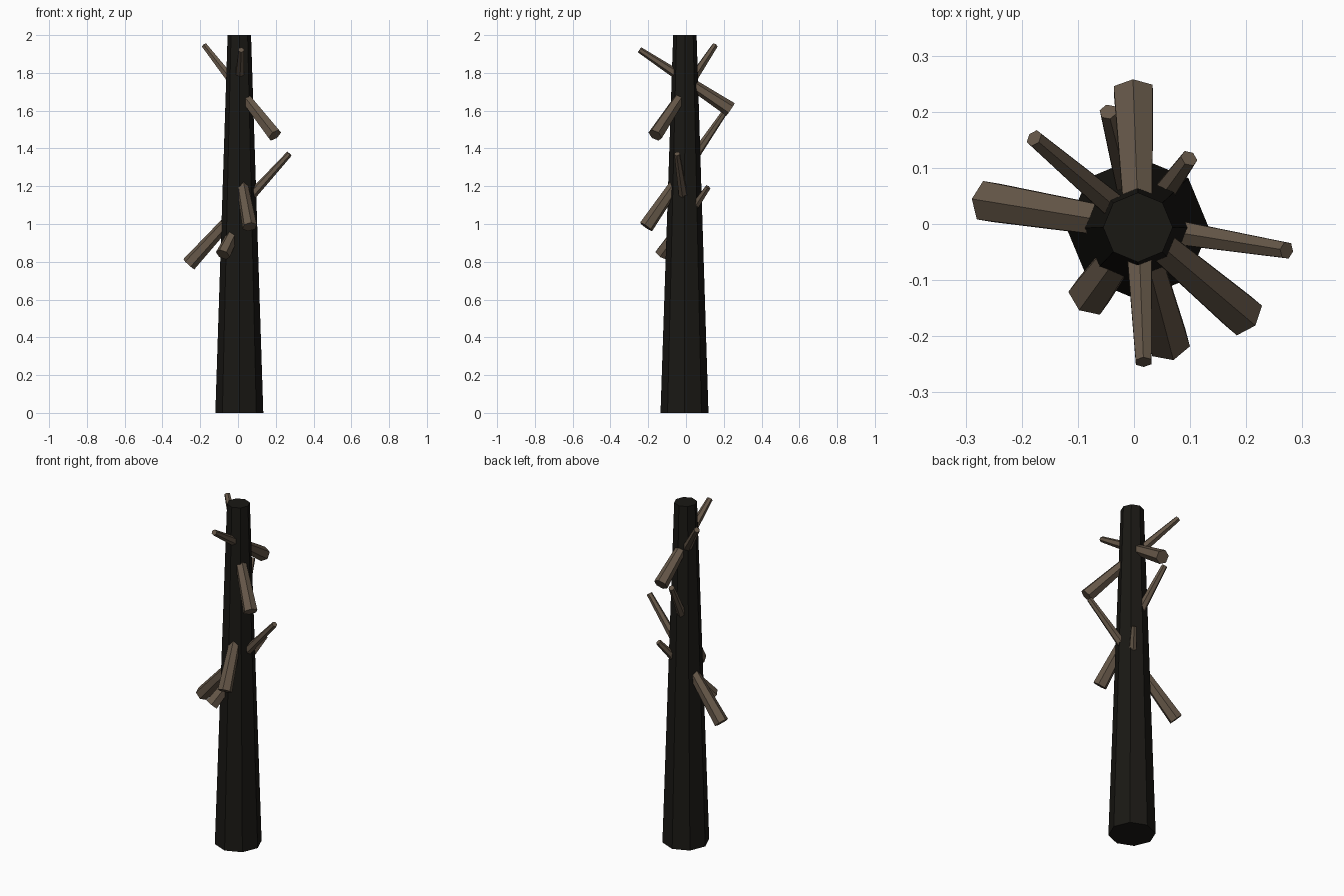
import bpy, bmesh
from mathutils import Vector, Matrix

if "Cube" in bpy.data.objects:
    bpy.data.objects.remove(bpy.data.objects["Cube"])


def material(name, rgb):
    mat = bpy.data.materials.new(name)
    mat.diffuse_color = (*rgb, 1)
    mat.use_nodes = True
    mat.node_tree.nodes["Principled BSDF"].inputs["Base Color"].default_value = mat.diffuse_color
    return mat


def tapered(name, sides, start, end, r_start, r_end, mat):
    """Flat-sided tapered log from start to end, one corner facing up."""
    start, end = Vector(start), Vector(end)
    axis = end - start
    rot = axis.to_track_quat('Z', 'Y').to_matrix().to_4x4()
    bm = bmesh.new()
    bmesh.ops.create_cone(bm, cap_ends=True, cap_tris=False, segments=sides,
                          radius1=r_start, radius2=r_end, depth=axis.length,
                          matrix=Matrix.Translation((start + end) / 2) @ rot)
    mesh = bpy.data.meshes.new(name)
    bm.to_mesh(mesh)
    bm.free()
    mesh.materials.append(mat)
    obj = bpy.data.objects.new(name, mesh)
    bpy.context.collection.objects.link(obj)
    return obj


bark = material("dark_bark", (0.010, 0.009, 0.007))
wood = material("branch_wood", (0.13, 0.095, 0.065))

# Trunk: tall tapered octagon
tapered("trunk", 8, (0.007, -0.008, 0), (0.007, -0.006, 2), 0.127, 0.062, bark)

# Branches: each passes right through the trunk, thick low end to thin high tip
branches = [
    ((-0.260, 0.040, 0.787), (0.272, -0.047, 1.372)),
    ((0.195, -0.163, 1.470), (-0.178, 0.153, 1.945)),
    ((-0.001, 0.236, 1.606), (0.017, -0.246, 1.922)),
    ((0.062, -0.211, 0.985), (-0.046, 0.200, 1.585)),
    ((-0.080, -0.129, 0.838), (0.098, 0.117, 1.195)),
]
for i, (low, tip) in enumerate(branches, 1):
    tapered(f"branch_{i}", 6, low, tip, 0.040, 0.016, wood)
